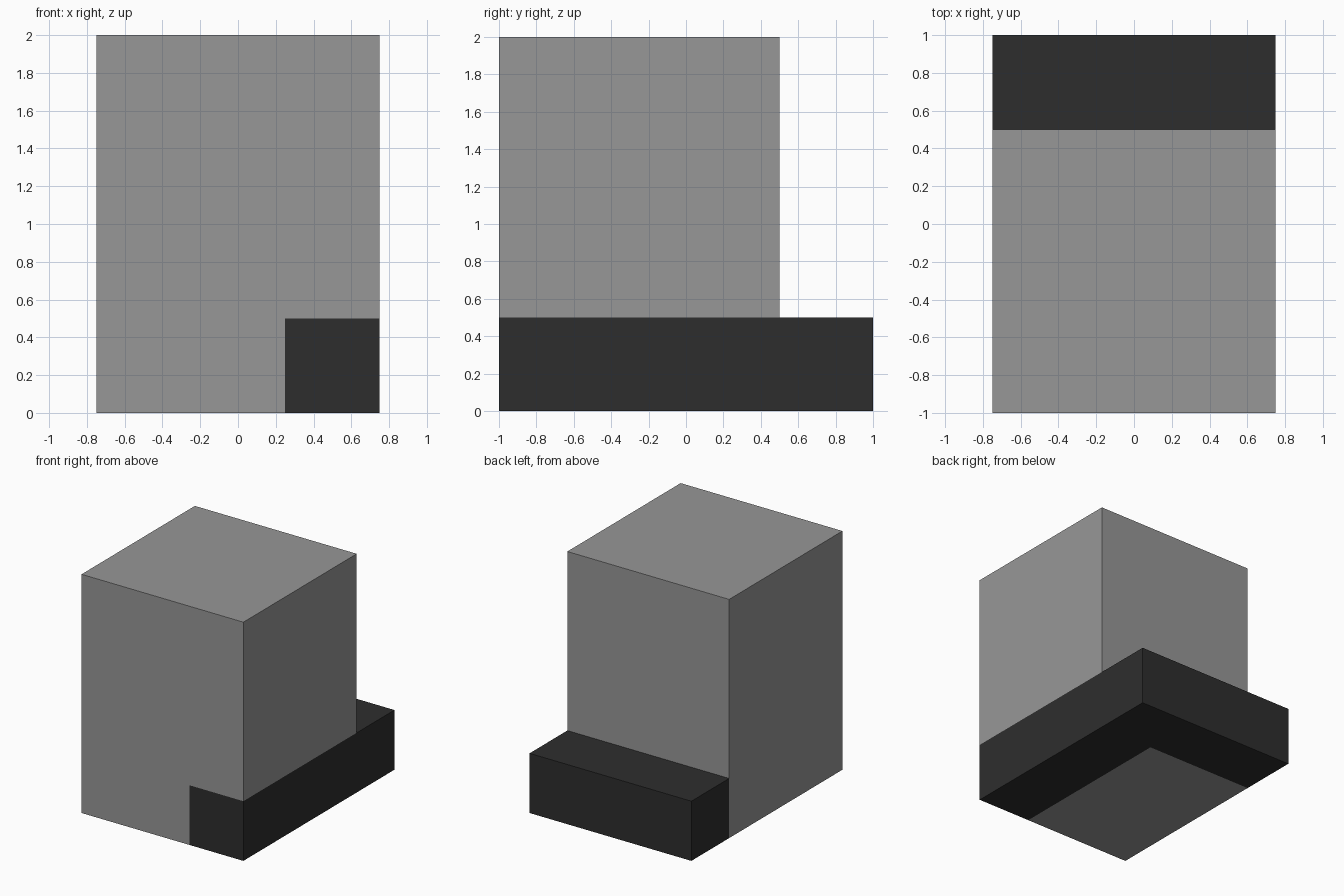
import bpy
import bmesh

if "Cube" in bpy.data.objects:
    bpy.data.objects.remove(bpy.data.objects["Cube"])


def material(name, value):
    m = bpy.data.materials.new(name)
    m.diffuse_color = (value, value, value, 1)
    m.use_nodes = True
    m.node_tree.nodes["Principled BSDF"].inputs["Base Color"].default_value = m.diffuse_color
    return m


def extruded(name, profile, direction, mat):
    """Extrude a flat outline along a direction into a closed solid."""
    bm = bmesh.new()
    face = bm.faces.new([bm.verts.new(p) for p in profile])
    ext = bmesh.ops.extrude_face_region(bm, geom=[face], use_keep_orig=True)
    verts = [g for g in ext["geom"] if isinstance(g, bmesh.types.BMVert)]
    bmesh.ops.translate(bm, verts=verts, vec=direction)
    bmesh.ops.recalc_face_normals(bm, faces=bm.faces)
    mesh = bpy.data.meshes.new(name)
    bm.to_mesh(mesh)
    bm.free()
    mesh.materials.append(mat)
    obj = bpy.data.objects.new(name, mesh)
    bpy.context.collection.objects.link(obj)
    return obj


grey = material("mid grey", 0.31)
dark = material("dark charcoal", 0.027)

# Tall block, notched along its lower right edge for the step
block_outline = [(-0.75, 0), (0.25, 0), (0.25, 0.5), (0.75, 0.5), (0.75, 2), (-0.75, 2)]
extruded("tall_block", [(x, -1, z) for x, z in block_outline], (0, 1.5, 0), grey)

# L-shaped step along the right side and the back
step_outline = [(0.25, -1), (0.75, -1), (0.75, 1), (-0.75, 1), (-0.75, 0.5), (0.25, 0.5)]
extruded("corner_step", [(x, y, 0) for x, y in step_outline], (0, 0, 0.5), dark)
